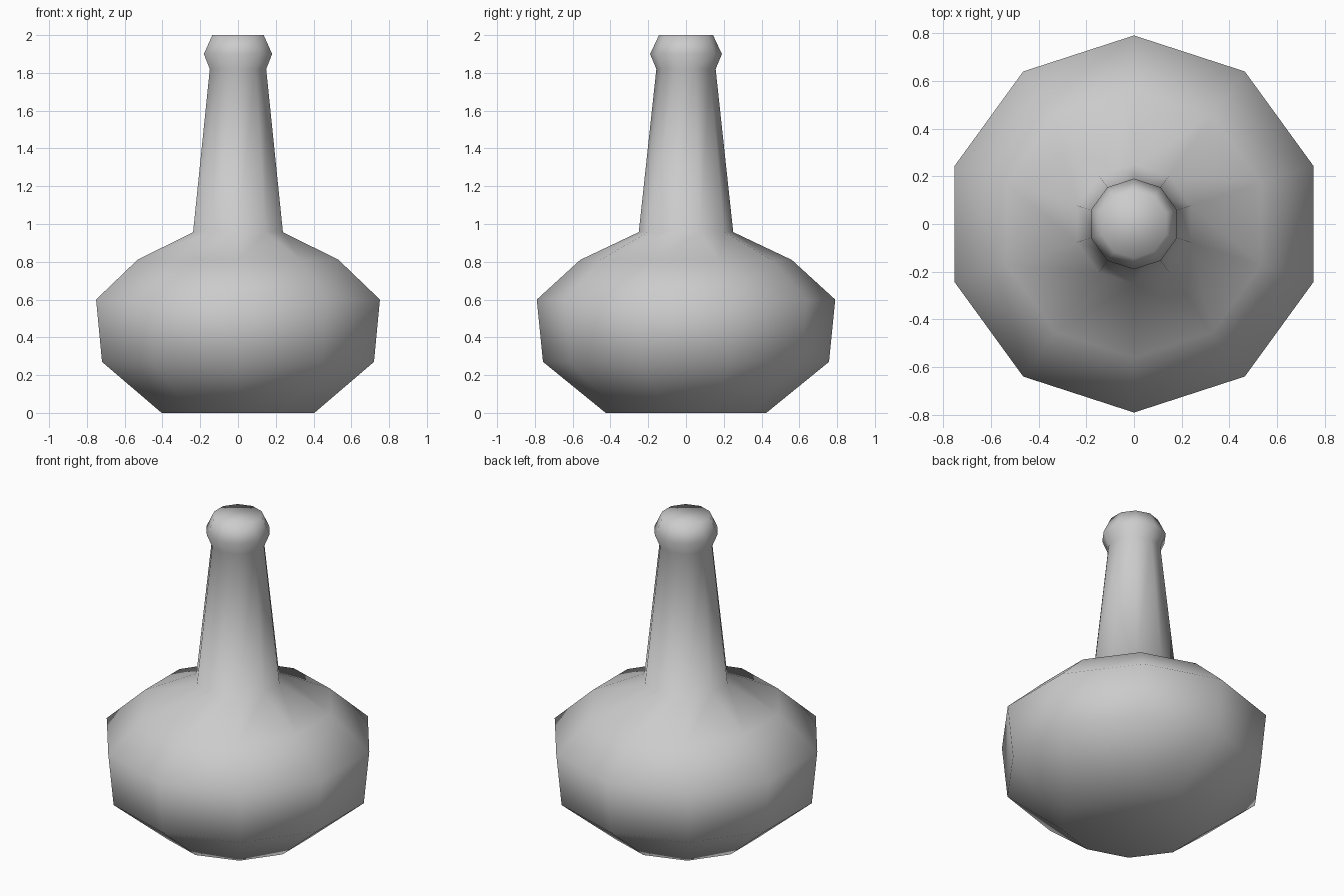
import bpy, bmesh
from math import cos, sin, pi

if "Cube" in bpy.data.objects:
    bpy.data.objects.remove(bpy.data.objects["Cube"])

SIDES = 10
# (radius, height) from base to lip
PROFILE = [(0.425, 0.0), (0.757, 0.27), (0.79, 0.6), (0.56, 0.81),
           (0.25, 0.957), (0.157, 1.82), (0.19, 1.9), (0.143, 2.0)]

bm = bmesh.new()

# Decagonal rings, one vertex pointing along +y
rings = []
for r, z in PROFILE:
    angles = [pi / 2 + 2 * pi * i / SIDES for i in range(SIDES)]
    rings.append([bm.verts.new((r * cos(a), r * sin(a), z)) for a in angles])

# Walls between neighbouring rings
for low, high in zip(rings, rings[1:]):
    for i in range(SIDES):
        j = (i + 1) % SIDES
        bm.faces.new((low[i], low[j], high[j], high[i]))

# Base and top caps
bm.faces.new(rings[0][::-1])
bm.faces.new(rings[-1])

# The whole bottle is smooth shaded
for f in bm.faces:
    f.smooth = True

mesh = bpy.data.meshes.new("bottle")
bm.to_mesh(mesh)
bm.free()
bottle = bpy.data.objects.new("bottle", mesh)
bpy.context.collection.objects.link(bottle)
